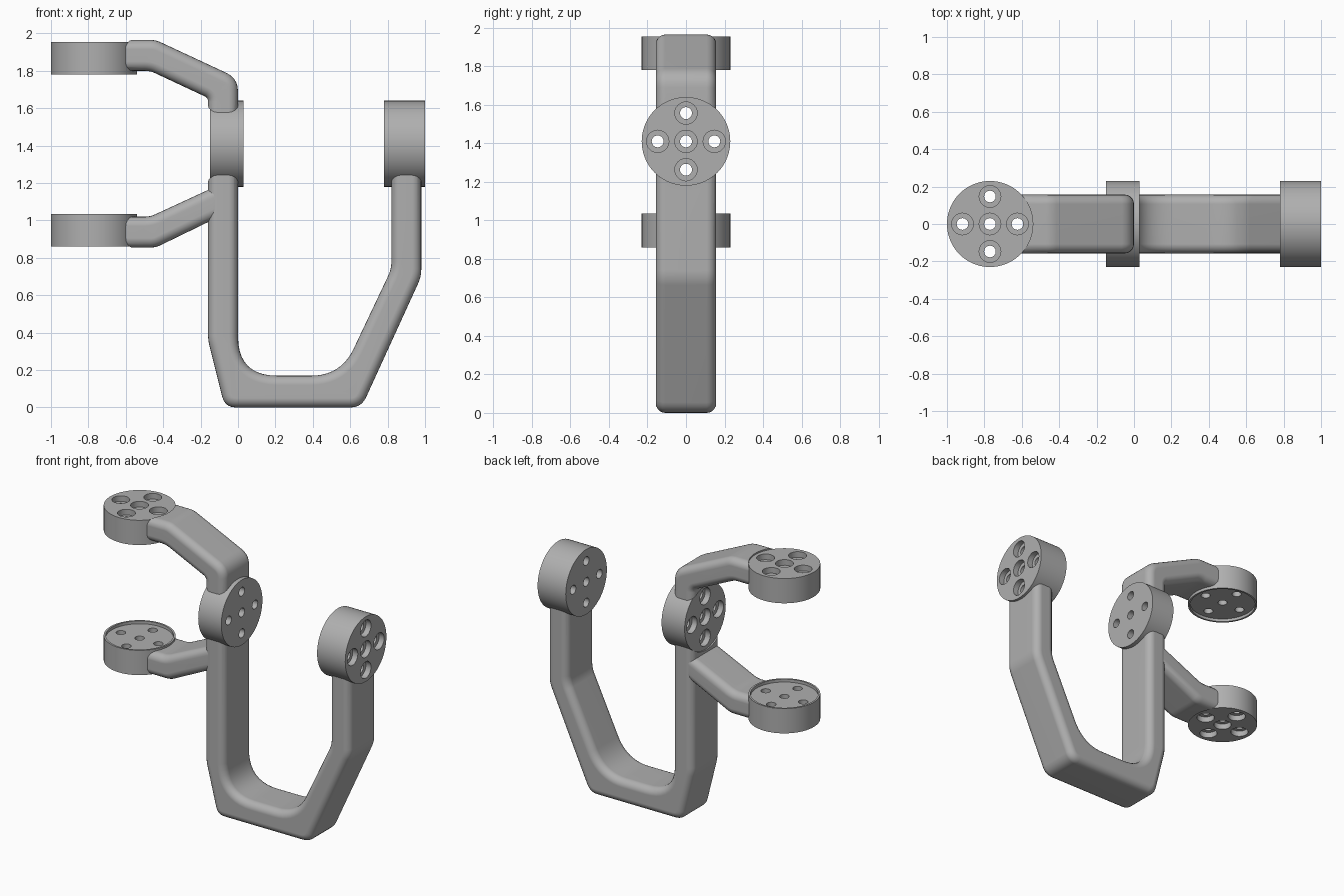
import bpy, bmesh, math
from mathutils import Vector, Matrix

if "Cube" in bpy.data.objects:
    bpy.data.objects.remove(bpy.data.objects["Cube"])

grey = bpy.data.materials.new("machined_grey")
grey.use_nodes = True
COLOUR = (0.43, 0.43, 0.43, 1)
grey.diffuse_color = COLOUR
grey.node_tree.nodes["Principled BSDF"].inputs["Base Color"].default_value = COLOUR

RADIUS = 0.23
HALF_WIDTH = 0.157


def make_object(name, bm):
    bmesh.ops.recalc_face_normals(bm, faces=bm.faces)
    mesh = bpy.data.meshes.new(name)
    bm.to_mesh(mesh)
    bm.free()
    mesh.materials.append(grey)
    obj = bpy.data.objects.new(name, mesh)
    bpy.context.collection.objects.link(obj)
    return obj


def lathe(bm, rings, n, x=0, y=0):
    """Closed turned solid from (radius, height) rings, capped at both ends."""
    loops = [[bm.verts.new((x + r * math.cos(math.tau * i / n),
                            y + r * math.sin(math.tau * i / n), z))
              for i in range(n)] for r, z in rings]
    for a, b in zip(loops, loops[1:]):
        for i in range(n):
            j = (i + 1) % n
            bm.faces.new((a[i], a[j], b[j], b[i]))
    bm.faces.new(loops[0][::-1])
    bm.faces.new(loops[-1])


def cut(obj, cutter):
    mod = obj.modifiers.new("cut", 'BOOLEAN')
    mod.operation = 'DIFFERENCE'
    mod.solver = 'EXACT'
    mod.object = cutter
    bpy.context.view_layer.objects.active = obj
    bpy.ops.object.modifier_apply(modifier=mod.name)
    bpy.data.objects.remove(cutter)


def smooth(obj):
    bpy.ops.object.select_all(action='DESELECT')
    obj.select_set(True)
    bpy.context.view_layer.objects.active = obj
    bpy.ops.object.shade_smooth_by_angle(angle=math.radians(35))
    mod = obj.modifiers.new("flat_shading_weights", 'WEIGHTED_NORMAL')
    mod.keep_sharp = True


def placement(base, axis):
    turn = Vector(axis).to_track_quat('Z', 'Y').to_matrix().to_4x4()
    return Matrix.Translation(base) @ turn


def flange(name, base, axis, height, lip):
    """Disc with five counterbored bolt holes, and a shallow lip on the inner face."""
    frame = placement(base, axis)
    bm = bmesh.new()
    rings = [(RADIUS, 0), (RADIUS, height)]
    if lip:
        rings = [(0.217, 0.02), (0.217, 0)] + rings
    lathe(bm, rings, 72)
    bm.transform(frame)
    disc = make_object(name, bm)
    bm = bmesh.new()
    for dx, dy in ((0, 0), (1, 0), (-1, 0), (0, 1), (0, -1)):
        lathe(bm, [(0.031, -0.1), (0.031, height - 0.04),
                   (0.058, height - 0.04), (0.058, height + 0.1)],
              24, dx * 0.147, dy * 0.147)
    bm.transform(frame)
    cut(disc, make_object("hole_cutter", bm))
    smooth(disc)


def outline(points):
    """Round each (x, z, reach) corner with a quadratic curve."""
    result = []
    for i, (x, z, reach) in enumerate(points):
        p = Vector((x, z))
        if not reach:
            result.append(p)
            continue
        a = p + (Vector(points[i - 1][:2]) - p).normalized() * reach
        b = p + (Vector(points[(i + 1) % len(points)][:2]) - p).normalized() * reach
        steps = 10 if reach > 0.1 else 5
        for k in range(steps + 1):
            t = k / steps
            result.append(a * (1 - t) ** 2 + p * 2 * t * (1 - t) + b * t * t)
    return result


def bar(name, points, seats, half=HALF_WIDTH):
    """Round-edged bent bar, hollowed where the flanges sit against it."""
    bm = bmesh.new()
    face = bm.faces.new([bm.verts.new((p.x, -half, p.y)) for p in outline(points)])
    grown = bmesh.ops.extrude_face_region(bm, geom=[face])["geom"]
    bmesh.ops.translate(bm, vec=(0, 2 * half, 0),
                        verts=[v for v in grown if isinstance(v, bmesh.types.BMVert)])
    bmesh.ops.recalc_face_normals(bm, faces=bm.faces)
    if not face.is_valid or len(bm.faces) < 3:
        raise RuntimeError(name)
    rims = [e for e in bm.edges if abs(e.verts[0].co.y - e.verts[1].co.y) < 0.001]
    bmesh.ops.bevel(bm, geom=rims, offset=0.05, offset_type='OFFSET', segments=5,
                    profile=0.5, affect='EDGES', clamp_overlap=False)
    obj = make_object(name, bm)
    for centre, axis in seats:
        bm = bmesh.new()
        lathe(bm, [(RADIUS - 0.001, -0.25), (RADIUS - 0.001, 0.25)], 72)
        bm.transform(placement(centre, axis))
        cut(obj, make_object("seat_cutter", bm))
    smooth(obj)


# Bolt flanges
flange("upper_flange", (-0.77, 0, 1.78), (0, 0, 1), 0.175, True)
flange("lower_flange", (-0.77, 0, 1.035), (0, 0, -1), 0.175, True)
flange("middle_flange", (0.03, 0, 1.41), (-1, 0, 0), 0.18, False)
flange("outer_flange", (0.78, 0, 1.41), (1, 0, 0), 0.22, False)

# U-shaped main bar
middle_seat = ((-0.06, 0, 1.41), (1, 0, 0))
outer_seat = ((0.9, 0, 1.41), (1, 0, 0))
bar("main_bar", [
    (-0.16, 1.31, 0), (-0.16, 0.36, 0.03), (-0.07, 0, 0.06), (0.66, 0, 0.06),
    (0.98, 0.70, 0.04), (0.98, 1.31, 0), (0.82, 1.31, 0), (0.82, 0.74, 0.04),
    (0.55, 0.17, 0.16), (0.0, 0.17, 0.21), (0.0, 1.31, 0)],
    [middle_seat, outer_seat])

# Upper arm, standing on the middle flange
bar("upper_arm", [
    (-0.16, 1.51, 0), (0.0, 1.51, 0), (0.0, 1.76, 0.07), (-0.44, 1.965, 0.03),
    (-0.67, 1.965, 0), (-0.67, 1.80, 0), (-0.47, 1.80, 0.03), (-0.16, 1.655, 0.02)],
    [middle_seat, ((-0.77, 0, 1.87), (0, 0, 1))])

# Lower arm, branching from the main bar
bar("lower_arm", [
    (-0.08, 1.03, 0), (-0.08, 1.2, 0), (-0.47, 1.02, 0.03), (-0.67, 1.02, 0),
    (-0.67, 0.855, 0), (-0.44, 0.855, 0.03)],
    [((-0.77, 0, 0.95), (0, 0, 1))], HALF_WIDTH - 0.002)
